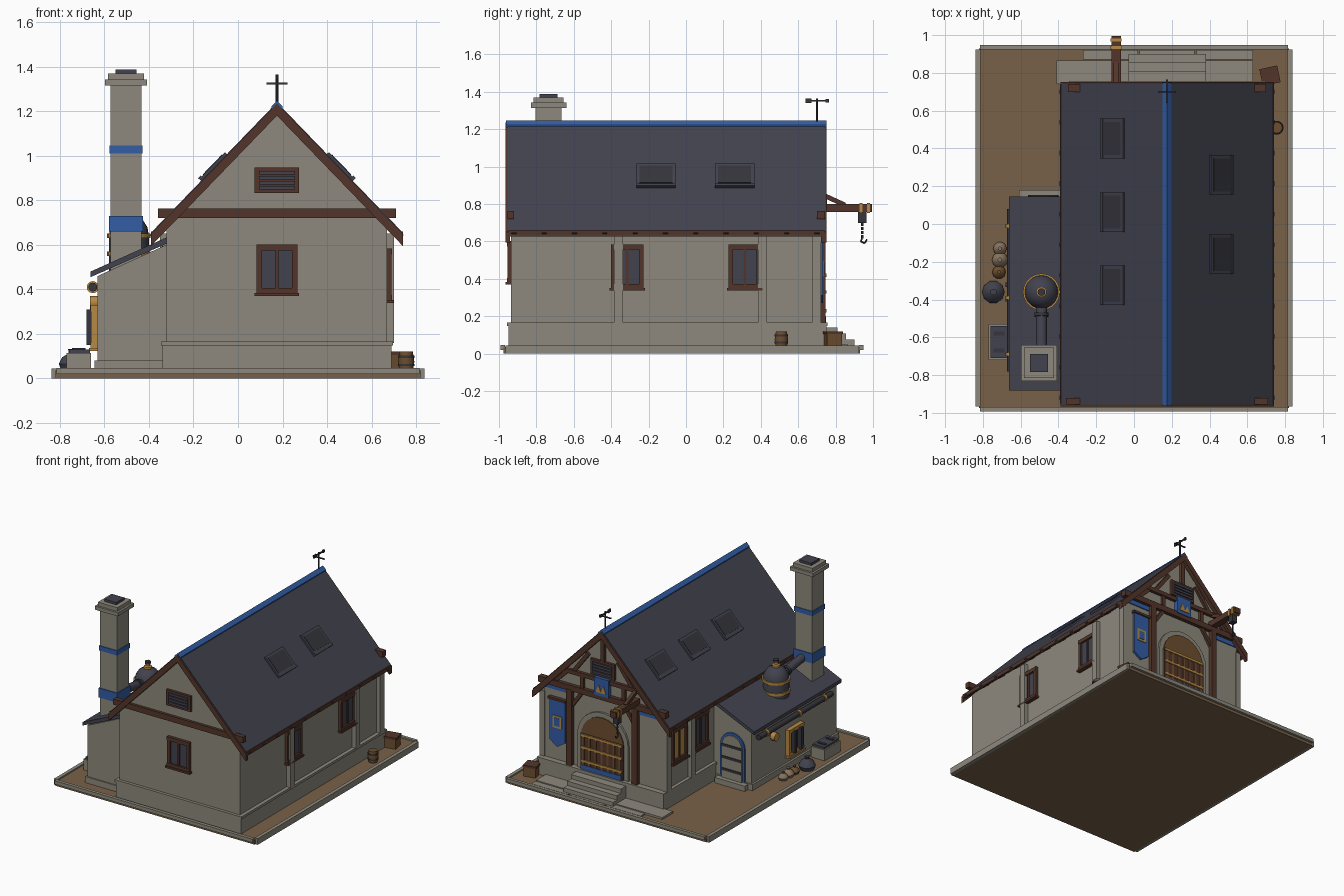
import bpy, bmesh
from math import pi, sin, cos, atan2, radians
from mathutils import Matrix, Vector

old = bpy.data.objects.get("Cube")
if old:
    bpy.data.objects.remove(old)


def material(name, *rgb):
    m = bpy.data.materials.new(name)
    m.use_nodes = True
    m.diffuse_color = (*rgb, 1)
    bsdf = m.node_tree.nodes["Principled BSDF"]
    bsdf.inputs["Base Color"].default_value = (*rgb, 1)
    bsdf.inputs["Roughness"].default_value = 0.8
    return m


STONE = material("warm grey stone", .27, .25, .205)
SLATE = material("dark slate", .055, .055, .078)
TIMBER = material("dark brown timber", .085, .036, .024)
EARTH = material("brown earth", .19, .12, .065)
BLUE = material("royal blue", .032, .11, .38)
BRASS = material("brass", .47, .25, .055)
IRON = material("dark iron", .035, .035, .045)
OAK = material("oak planks", .15, .075, .028)
SACK = material("sackcloth", .24, .17, .11)
I = Matrix()


def finish(name, bm, mat, M=I, smooth=False):
    bmesh.ops.recalc_face_normals(bm, faces=bm.faces)
    me = bpy.data.meshes.new(name)
    bm.to_mesh(me)
    bm.free()
    me.transform(M)
    me.materials.append(mat)
    ob = bpy.data.objects.new(name, me)
    bpy.context.collection.objects.link(ob)
    if smooth:
        bpy.ops.object.select_all(action='DESELECT')
        ob.select_set(True)
        bpy.context.view_layer.objects.active = ob
        bpy.ops.object.shade_smooth_by_angle(angle=radians(35))
    return ob


def prism(name, pts, ys, mat, M=I):
    """Extrude an (x, z) outline along y."""
    bm = bmesh.new()
    f = bm.faces.new([bm.verts.new((x, ys[0], z)) for x, z in pts])
    ext = bmesh.ops.extrude_face_region(bm, geom=[f])["geom"]
    bmesh.ops.translate(bm, vec=(0, ys[1] - ys[0], 0),
                        verts=[v for v in ext if isinstance(v, bmesh.types.BMVert)])
    return finish(name, bm, mat, M)


def box(name, xs, ys, zs, mat, M=I):
    (a, b), (c, d) = xs, zs
    return prism(name, [(a, c), (b, c), (b, d), (a, d)], ys, mat, M)


def beam(name, p, q, size, mat, sides=4):
    """Square or round bar between two points."""
    p, q = Vector(p), Vector(q)
    bm = bmesh.new()
    r = size / 2 * (2 ** .5 if sides == 4 else 1)
    bmesh.ops.create_cone(bm, cap_ends=True, segments=sides, radius1=r, radius2=r, depth=(q - p).length)
    if sides == 4:
        bmesh.ops.rotate(bm, verts=bm.verts, matrix=Matrix.Rotation(pi / 4, 3, 'Z'))
    M = Matrix.Translation((p + q) / 2) @ (q - p).to_track_quat('Z', 'Y').to_matrix().to_4x4()
    return finish(name, bm, mat, M, sides > 8)


def lathe(name, at, profile, mat, sides=20):
    """Spin an (r, z) profile about a vertical axis."""
    bm = bmesh.new()
    vs = [bm.verts.new((r, 0, z)) for r, z in profile]
    es = [bm.edges.new(e) for e in zip(vs, vs[1:])]
    bmesh.ops.spin(bm, geom=vs + es, axis=(0, 0, 1), cent=(0, 0, 0), angle=2 * pi, steps=sides)
    bmesh.ops.remove_doubles(bm, verts=bm.verts, dist=.0005)
    return finish(name, bm, mat, Matrix.Translation(at), True)


def arch(cx, r, bottom, spring, n=12):
    return [(cx + r, bottom)] + [(cx + r * cos(pi * i / n), spring + r * sin(pi * i / n))
                                 for i in range(n + 1)] + [(cx - r, bottom)]


def place(x, y, z, turn=0):
    return Matrix.Translation((x, y, z)) @ Matrix.Rotation(radians(turn), 4, 'Z')


def window(name, M, w, h, pane=SLATE, bar=TIMBER):
    """Framed window facing local -y."""
    box(name + "_pane", (-w, w), (-.008, .01), (-h, h), pane, M)
    for s in (-1, 1):
        box(name + "_jamb", (s * w - .012, s * w + .012), (-.02, .01), (-h, h), bar, M)
        box(name + "_rail", (-w - .012, w + .012), (-.022, .01), (s * h - .014, s * h + .014), bar, M)
    box(name + "_mullion", (-.007, .007), (-.016, .01), (-h, h), bar, M)
    box(name + "_sill", (-w - .02, w + .02), (-.03, .01), (-h - .022, -h - .008), bar, M)


def vent(name, M):
    box(name + "_frame", (-.1, .1), (-.018, .01), (-.058, .058), TIMBER, M)
    for i in range(4):
        z = -.033 + i * .022
        box(name + "_slat", (-.08, .08), (-.026, 0), (z - .008, z + .008), SLATE, M)


# Ground slab, kerb and paving
box("ground", (-.82, .82), (-.975, .93), (0, .035), EARTH)
for s in (-1, 1):
    box("side_kerb", (s * .825 - .013, s * .825 + .013), (-.965, .925), (0, .045), STONE)
box("front_kerb", (-.815, .815), (-.993, -.968), (.02, .046), STONE)
box("back_kerb", (-.815, .815), (.925, .948), (.02, .046), STONE)
for a, b in ((-.27, .02), (.03, .32), (.33, .63)):
    box("paver", (a, b), (.87, .92), (.03, .045), STONE)
box("landing", (-.41, .63), (.74, .865), (.03, .05), STONE)
for i in range(3):
    box("entrance_step", (-.03, .38), (.7, .9 - i * .045), (.04, .075 + i * .032), STONE)

# House walls and plinth
RX = .175
box("house_plinth", (-.34, .69), (-.95, .75), (.03, .15), STONE)
box("plinth_course", (-.345, .697), (-.957, .757), (.148, .166), STONE)
prism("house_walls", [(-.32, .1), (.67, .1), (.67, .68), (RX, 1.19), (-.32, .68)], (-.935, .715), STONE)
for y in (-.36, .41, .697):
    box("right_pilaster", (.66, .7), (y - .024, y + .024), (.16, .65), STONE)
    if y > 0:
        box("left_pilaster", (-.35, -.31), (y - .024, y + .024), (.16, .65), STONE)


# Main roof
def chevron(name, top, half, thick, ys, mat):
    low = top - half * 1.035
    prism(name, [(RX - half, low), (RX, top), (RX + half, low),
                 (RX + half, low - thick), (RX, top - thick), (RX - half, low - thick)], ys, mat)


chevron("slate_roof", 1.24, .563, .03, (-.955, .742), SLATE)
chevron("front_bargeboard", 1.235, .565, .055, (-.965, -.94), TIMBER)
chevron("back_bargeboard", 1.235, .565, .055, (.722, .752), TIMBER)
chevron("blue_ridge", 1.247, .024, .03, (-.963, .75), BLUE)
for s in (-1, 1):
    x = RX + s * .558
    box("eave_fascia", (x - .008, x + .008), (-.95, .74), (.632, .66), TIMBER)
    for i in range(11):
        y = -.92 + i * .162
        beam("rafter_tail", (RX + s * .48, y, .705), (RX + s * .562, y, .635), .025, TIMBER)


# Roof hatches lie on the slope
def hatch(s, y):
    tilt = Matrix.Rotation(s * atan2(1.035, 1), 4, 'Y')
    M = Matrix.Translation((RX + s * .28, y, 1.24 - .28 * 1.035)) @ tilt
    box("hatch_frame", (-.08, .08), (-.105, .105), (-.01, .012), SLATE, M)
    box("hatch_glass", (-.062, .062), (-.088, .088), (0, .015), IRON, M)
    box("hatch_lip", (s * .08 - .008, s * .08 + .008), (-.105, .105), (0, .018), SLATE, M)


for y in (-.16, .26):
    hatch(1, y)
for y in (-.325, .063, .453):
    hatch(-1, y)

# Plain front gable
box("front_tie_beam", (-.36, .71), (-.955, -.92), (.72, .762), TIMBER)
window("front_window", place(RX, -.935, .49), .08, .098)
vent("front_vent", place(RX, -.935, .89))

# Side windows
for y in (-.315, .315):
    window("right_window", place(.67, y, .465, 90), .075, .105)
window("left_window", place(-.32, .3, .465, -90), .075, .115)
window("lit_window", place(-.32, .55, .465, -90), .075, .115, BRASS)

# Timbered entrance gable
box("back_tie_beam", (-.35, .7), (.7, .742), (.72, .762), TIMBER)
box("collar_beam", (RX - .33, RX + .33), (.7, .737), (.845, .875), TIMBER)
box("king_post", (RX - .016, RX + .016), (.7, .735), (1, 1.17), TIMBER)
vent("back_vent", place(RX, .715, .945, 180))
for s in (-1, 1):
    x = RX + s * .27
    box("entrance_post", (x - .022, x + .022), (.7, .745), (.16, .73), TIMBER)
    box("gable_stud", (x - s * .1 - .014, x - s * .1 + .014), (.7, .733), (.75, .86), TIMBER)
    beam("gable_brace", (RX + s * .4, .718, .75), (RX + s * .29, .718, .86), .028, TIMBER)
    beam("upper_brace", (RX + s * .24, .718, .87), (RX + s * .12, .718, 1.03), .028, TIMBER)
    beam("post_brace", (x - s * .01, .72, .6), (x - s * .1, .72, .73), .025, TIMBER)
    box("blue_frieze", sorted((x + s * .022, RX + s * .48)), (.7, .722), (.685, .718), BLUE)
box("blue_plaque", (RX - .06, RX + .06), (.7, .748), (.75, .882), BLUE)
prism("plaque_peaks", [(RX + i * .02, .785 + .045 * (i % 2)) for i in range(-2, 3)]
      + [(RX + .04, .775), (RX - .04, .775)], (.745, .753), BRASS)

# Hanging banner
prism("blue_banner", [(.485, .62), (.61, .62), (.61, .31), (.5475, .27), (.485, .31)], (.71, .732), BLUE)
box("banner_rod", (.475, .62), (.71, .742), (.615, .632), TIMBER)
box("banner_badge", (.51, .585), (.73, .737), (.41, .5), BRASS)
box("badge_centre", (.525, .57), (.735, .74), (.425, .485), BLUE)

# Arched main doors
prism("stone_arch", arch(RX, .21, .14, .41), (.7, .73), STONE)
prism("door_lunette", arch(RX, .175, .15, .41), (.7, .737), OAK)
box("door_planks", (RX - .175, RX + .175), (.7, .742), (.15, .43), TIMBER)
box("kick_panel", (RX - .165, RX + .165), (.7, .748), (.155, .2), BLUE)
for i in range(7):
    x = RX + (i - 3) * .05
    box("door_batten", (x - .008, x + .008), (.7, .746), (.2, .42), OAK)
for z in (.23, .33, .42):
    box("door_strap", (RX - .17, RX + .17), (.7, .75), (z - .009, z + .009), BRASS)

# Hoist
HX = -.095
box("hoist_beam", (HX - .025, HX + .025), (.7, .995), (.758, .8), TIMBER)
beam("hoist_brace", (HX, .73, .85), (HX, .85, .795), .025, TIMBER)
for y in (.935, .975):
    box("hoist_band", (HX - .029, HX + .029), (y - .008, y + .008), (.752, .806), BRASS)
box("hoist_block", (HX - .02, HX + .02), (.92, .965), (.7, .758), IRON)
for i in range(4):
    beam("chain_link", (HX, .942, .7 - i * .022), (HX, .942, .683 - i * .022), .012, IRON, 6)
for p, q in (((.942, .62), (.935, .6)), ((.935, .6), (.955, .59)), ((.955, .59), (.968, .612))):
    beam("hoist_hook", (HX, *p), (HX, *q), .009, IRON, 6)

# Weathervane
beam("vane_rod", (RX, .7, 1.23), (RX, .7, 1.365), .012, IRON, 8)
beam("vane_cross", (RX - .048, .7, 1.325), (RX + .048, .7, 1.325), .008, IRON)
beam("vane_arrow", (RX, .64, 1.352), (RX, .76, 1.352), .009, IRON)
box("vane_tail", (RX - .004, RX + .004), (.64, .67), (1.34, 1.364), IRON)
box("vane_tip", (RX - .006, RX + .006), (.745, .765), (1.343, 1.361), IRON)

# Lean-to workshop
prism("workshop_walls", [(-.63, .03), (-.3, .03), (-.3, .61), (-.63, .46)], (-.87, .13), STONE)
box("workshop_plinth", (-.645, -.3), (-.88, .14), (.03, .08), STONE)
prism("workshop_roof", [(-.662, .455), (-.662, .48), (-.31, .638), (-.31, .61)], (-.882, .145), SLATE)
box("workshop_step", (-.61, -.36), (.13, .18), (.03, .075), STONE)
prism("blue_door_arch", arch(-.48, .1, .07, .32), (.12, .14), BLUE)
prism("workshop_door", arch(-.48, .082, .07, .32), (.12, .148), STONE)
for z in (.14, .23, .32):
    box("door_hinge", (-.56, -.4), (.12, .153), (z - .009, z + .009), IRON)

# Chimney
CX, CY = -.503, -.735
for name, r, lo, hi, mat in (
        ("chimney_stack", .07, .4, 1.33, STONE), ("lower_blue_band", .077, .66, .73, BLUE),
        ("upper_blue_band", .075, 1.01, 1.045, BLUE), ("chimney_cap", .095, 1.315, 1.342, STONE),
        ("chimney_lip", .08, 1.34, 1.37, STONE), ("chimney_flue", .048, 1.36, 1.388, SLATE)):
    box(name, (CX - r, CX + r), (CY - r, CY + r), (lo, hi), mat)

# Domed boiler on the workshop roof
BOIL = (-.49, -.36, 0)
lathe("boiler", BOIL, [(0, .48), (.09, .48), (.09, .64), (.083, .68), (.06, .715), (.03, .73), (0, .733)], SLATE)
for z in (.55, .63):
    lathe("boiler_band", BOIL, [(0, z), (.098, z), (.098, z + .02), (0, z + .02)], BRASS)
lathe("boiler_valve", BOIL, [(0, .72), (.028, .72), (.028, .745), (.015, .75), (.015, .77), (0, .77)], BRASS)
beam("valve_cap", (-.49, -.36, .765), (-.49, -.36, .782), .04, IRON, 12)
beam("flue_pipe", (-.49, -.4, .64), (-.49, -.68, .68), .06, SLATE, 16)
beam("flue_collar", (-.49, -.47, .65), (-.49, -.49, .653), .075, IRON, 16)

# Pipe, valve, furnace hatch on the workshop side
beam("steam_pipe", (-.652, -.78, .41), (-.652, .08, .41), .04, IRON, 12)
for y in (-.7, -.4, -.02):
    beam("pipe_collar", (-.652, y, .41), (-.652, y + .02, .41), .054, BRASS, 12)
beam("valve_wheel", (-.62, -.12, .34), (-.665, -.12, .34), .06, BRASS, 12)
window("furnace_hatch", place(-.64, -.36, .23, -90), .075, .085, IRON, BRASS)
for i in (-1, 1):
    box("furnace_bar", (-.68, -.63), (-.36 + i * .038 - .012, -.36 + i * .038 + .012), (.15, .31), IRON)

# Yard clutter: coal bin, sacks, barrel, crate
box("coal_bin", (-.77, -.66), (-.72, -.53), (.03, .115), STONE)
box("coal_bin_lid", (-.76, -.665), (-.71, -.54), (.11, .13), SLATE)
for y in (-.67, -.58):
    box("bin_handle", (-.745, -.685), (y - .01, y + .01), (.12, .136), IRON)
for x, y, r, mat in ((-.71, -.13, .036, SACK), (-.71, -.19, .042, SACK),
                     (-.715, -.255, .036, OAK), (-.745, -.36, .06, SLATE)):
    lathe("sack", (x, y, .035), [(0, 0), (r * .8, 0), (r, r * .5), (r * .75, r), (r * .25, r * 1.3),
                                 (r * .3, r * 1.6), (0, r * 1.6)], mat, 10)
lathe("barrel", (.755, .51, .035), [(0, 0), (.03, 0), (.037, .04), (.03, .085), (0, .085)], OAK, 14)
for z in (.055, .092):
    lathe("barrel_hoop", (.755, .51, z), [(.03, 0), (.0375, 0), (.0375, .01), (.03, .01)], IRON, 14)
M = place(.72, .785, .035, 12)
box("crate", (-.043, .043), (-.04, .04), (0, .075), OAK, M)
box("crate_lid", (-.048, .048), (-.045, .045), (.07, .085), TIMBER, M)
